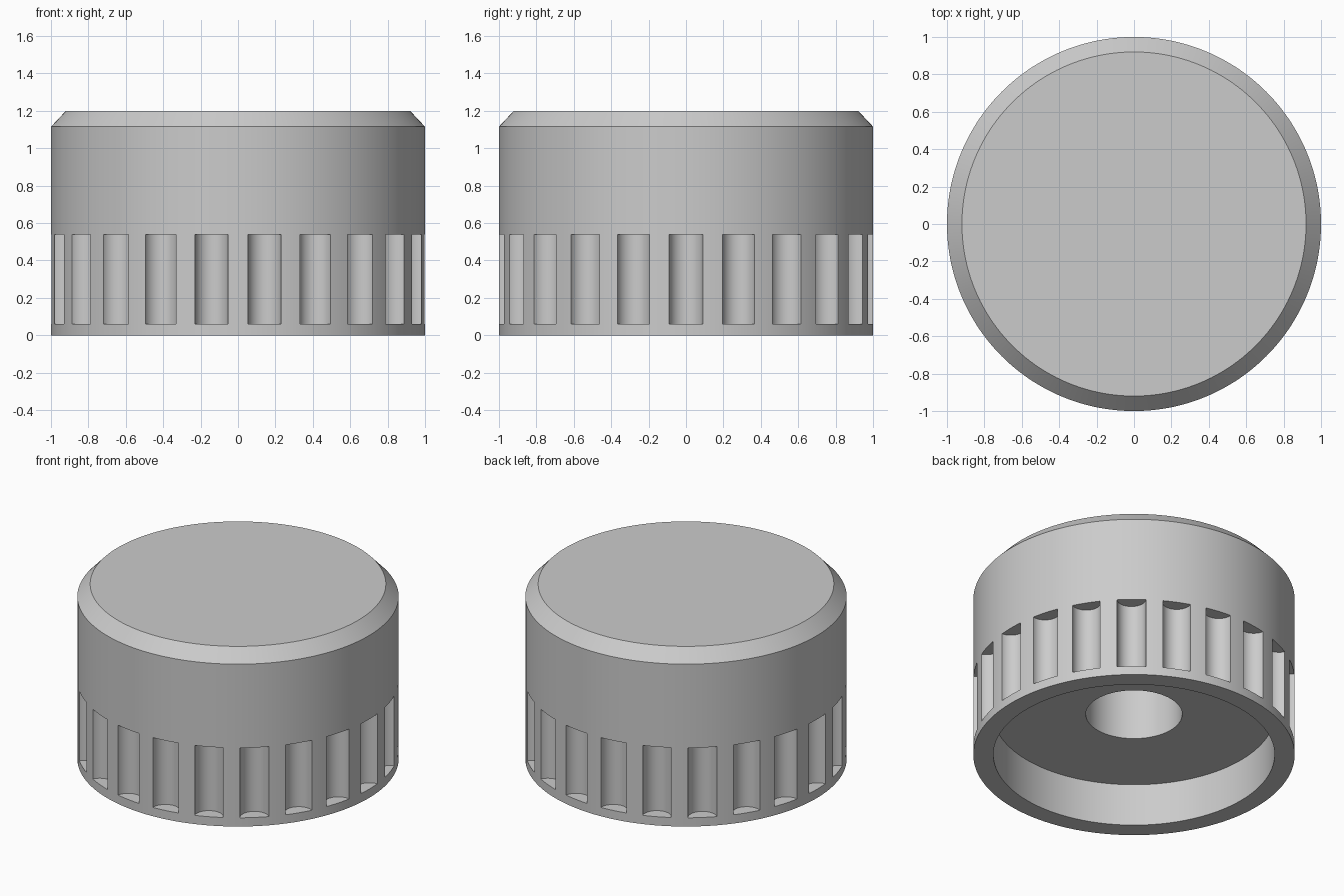
import bpy, bmesh, math
from mathutils import Matrix, Vector

cube = bpy.data.objects.get("Cube")
if cube:
    bpy.data.objects.remove(cube, do_unlink=True)

SEGMENTS = 176
FLUTES = 22
FLUTE_RADIUS = 0.09
FLUTE_BOTTOM, FLUTE_TOP = 0.06, 0.54

grey = bpy.data.materials.new("plain grey")
grey.use_nodes = True
colour = (0.6, 0.6, 0.6, 1)
grey.diffuse_color = colour
grey.node_tree.nodes["Principled BSDF"].inputs["Base Color"].default_value = colour


def make_object(name, bm):
    bmesh.ops.recalc_face_normals(bm, faces=bm.faces)
    mesh = bpy.data.meshes.new(name)
    bm.to_mesh(mesh)
    bm.free()
    mesh.materials.append(grey)
    obj = bpy.data.objects.new(name, mesh)
    bpy.context.collection.objects.link(obj)
    return obj


# Knob body: chamfered cap, hollow underside and blind shaft hole, as (radius, height)
profile = [(0.3, 0.85), (0.3, 0.29), (0.875, 0.29), (0.875, 0),
           (1, 0), (1, 1.115), (0.92, 1.2)]
bm = bmesh.new()
rings = []
for radius, height in profile:
    ring = bmesh.ops.create_circle(bm, segments=SEGMENTS, radius=radius,
                                   matrix=Matrix.Translation((0, 0, height)))
    rings.append(ring["verts"])
for lower, upper in zip(rings, rings[1:]):
    for i in range(SEGMENTS):
        j = (i + 1) % SEGMENTS
        bm.faces.new((lower[i], lower[j], upper[j], upper[i]))
bm.faces.new(rings[0])
bm.faces.new(rings[-1])
body = make_object("knob_body", bm)

# Grip flutes: a ring of upright cylinders cut from the lower rim
bm = bmesh.new()
for k in range(FLUTES):
    angle = math.tau * k / FLUTES
    place = (Matrix.Rotation(angle, 4, "Z")
             @ Matrix.Translation(Vector((1, 0, (FLUTE_BOTTOM + FLUTE_TOP) / 2))))
    bmesh.ops.create_cone(bm, cap_ends=True, segments=40, radius1=FLUTE_RADIUS,
                          radius2=FLUTE_RADIUS, depth=FLUTE_TOP - FLUTE_BOTTOM,
                          matrix=place)
cutter = make_object("flute_cutter", bm)
cutter.hide_render = True

cut = body.modifiers.new("grip flutes", "BOOLEAN")
cut.operation = "DIFFERENCE"
cut.solver = "EXACT"
cut.object = cutter

# Apply the cut, then smooth the round walls and keep the rims sharp
bpy.ops.object.select_all(action="DESELECT")
body.select_set(True)
bpy.context.view_layer.objects.active = body
bpy.ops.object.modifier_apply(modifier=cut.name)
bpy.data.objects.remove(cutter, do_unlink=True)
bpy.ops.object.shade_smooth_by_angle(angle=math.radians(30))
